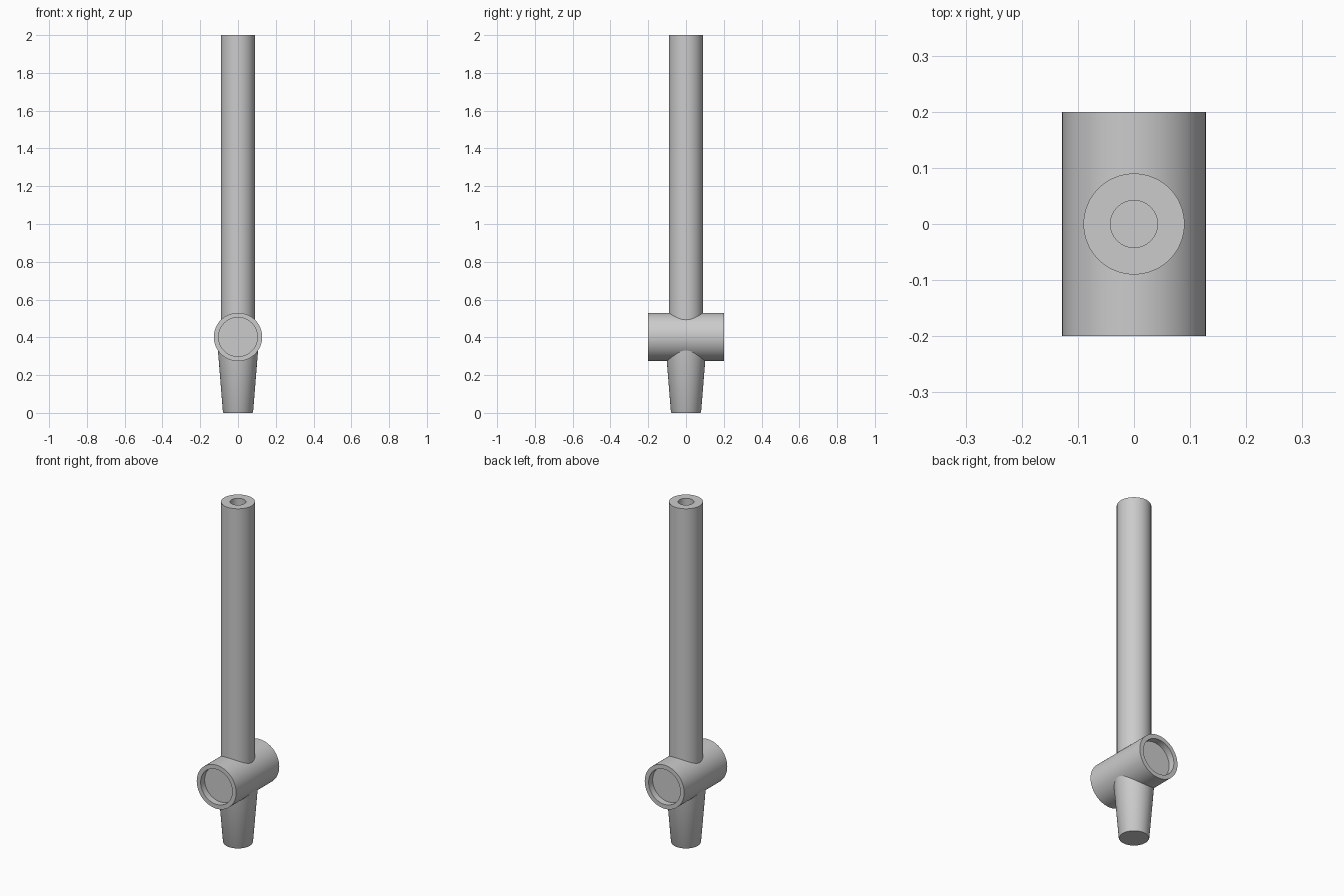
import bpy
import math

cube = bpy.data.objects.get("Cube")
if cube:
    bpy.data.objects.remove(cube, do_unlink=True)

SEGMENTS = 64
BARREL_Z = 0.402

# Single plain grey for every part
grey = bpy.data.materials.new("plain_grey")
grey.use_nodes = True
colour = (0.6, 0.6, 0.6, 1)
grey.diffuse_color = colour
grey.node_tree.nodes["Principled BSDF"].inputs["Base Color"].default_value = colour


def turned(name, profile, location=(0, 0, 0), rotation=(0, 0, 0)):
    """Turn a (radius, height) profile around z and cap both ends."""
    verts = [(r * math.cos(a), r * math.sin(a), z)
             for r, z in profile
             for a in (math.tau * i / SEGMENTS for i in range(SEGMENTS))]
    faces = []
    for ring in range(len(profile) - 1):
        base = ring * SEGMENTS
        for i in range(SEGMENTS):
            j = (i + 1) % SEGMENTS
            faces.append((base + i, base + j, base + SEGMENTS + j, base + SEGMENTS + i))
    faces.append(tuple(reversed(range(SEGMENTS))))
    faces.append(tuple(range(len(verts) - SEGMENTS, len(verts))))

    mesh = bpy.data.meshes.new(name)
    mesh.from_pydata(verts, [], faces)
    mesh.materials.append(grey)
    obj = bpy.data.objects.new(name, mesh)
    obj.location = location
    obj.rotation_euler = rotation
    bpy.context.collection.objects.link(obj)

    bpy.ops.object.select_all(action="DESELECT")
    obj.select_set(True)
    bpy.context.view_layer.objects.active = obj
    bpy.ops.object.shade_smooth_by_angle(angle=math.radians(30))
    return obj


# Long upright stem with a bore in its top end
turned("stem", [(0.09, BARREL_Z), (0.09, 2), (0.042, 2), (0.042, 1.7)])

# Horizontal barrel with a shallow round recess in each end
half, floor, rim, bore = 0.2, 0.162, 0.128, 0.103
turned("cross_barrel",
       [(bore, -floor), (bore, -half), (rim, -half),
        (rim, half), (bore, half), (bore, floor)],
       location=(0, 0, BARREL_Z), rotation=(math.pi / 2, 0, 0))

# Tapered spigot, narrowing to the base with a slight edge chamfer
turned("tapered_spigot", [(0.077, 0), (0.08, 0.005), (0.112, BARREL_Z)])
